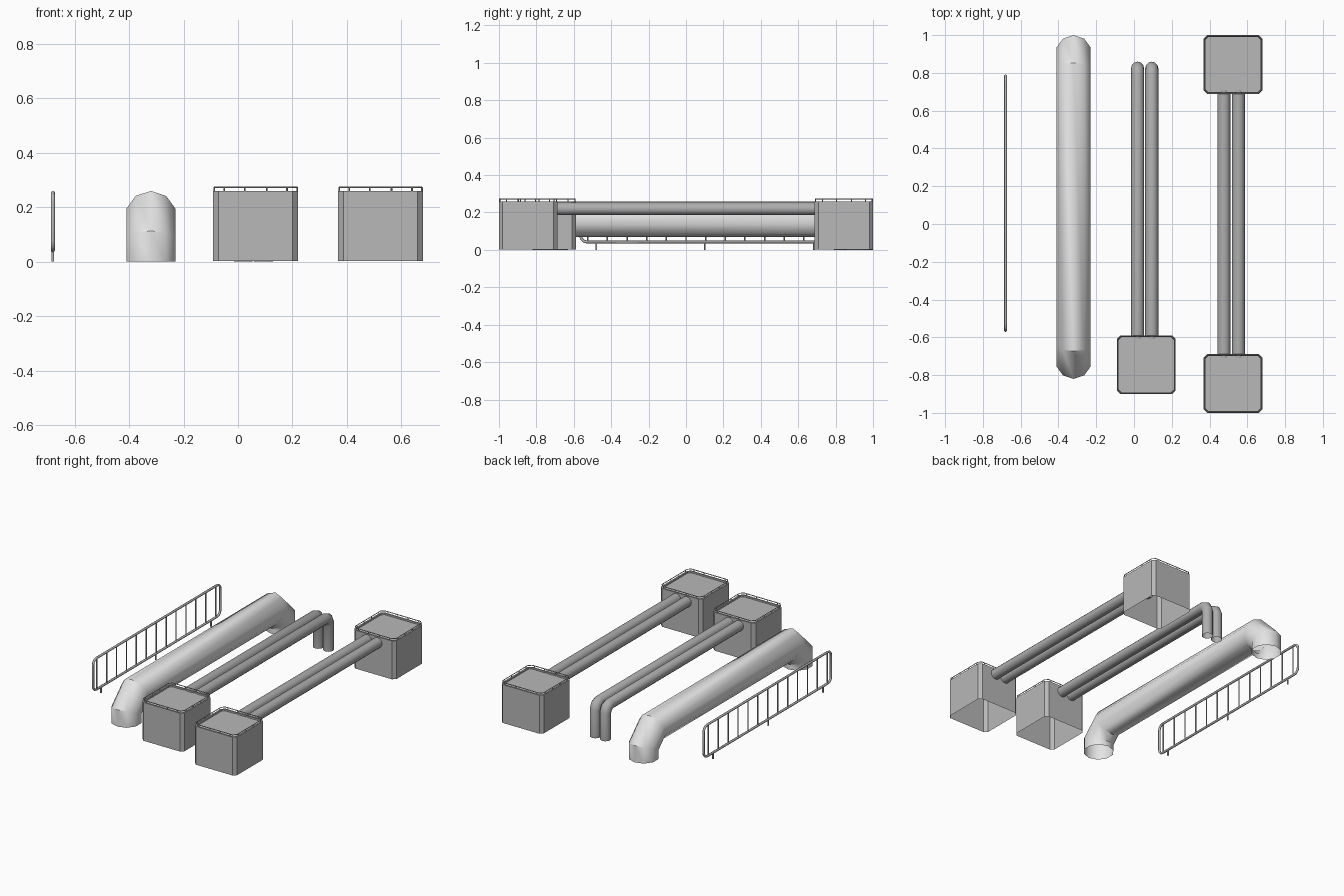
import bpy, bmesh, math
from mathutils import Vector

if "Cube" in bpy.data.objects:
    bpy.data.objects.remove(bpy.data.objects["Cube"])


def material(name, v):
    m = bpy.data.materials.new(name)
    m.diffuse_color = (v, v, v, 1)
    m.use_nodes = True
    m.node_tree.nodes["Principled BSDF"].inputs["Base Color"].default_value = m.diffuse_color
    return m


LIGHT = material("light_grey", 0.78)
MID = material("mid_grey", 0.48)
DARK = material("pipe_grey", 0.42)


def finish(name, bm, mat, angle=None):
    bmesh.ops.recalc_face_normals(bm, faces=bm.faces)
    me = bpy.data.meshes.new(name)
    bm.to_mesh(me)
    bm.free()
    me.materials.append(mat)
    ob = bpy.data.objects.new(name, me)
    bpy.context.collection.objects.link(ob)
    if angle:
        bpy.ops.object.select_all(action='DESELECT')
        ob.select_set(True)
        bpy.context.view_layer.objects.active = ob
        bpy.ops.object.shade_smooth_by_angle(angle=math.radians(angle))
    return ob


def sweep(bm, pts, r, n, side, closed=False):
    """Mitred open tube along a planar path; side is the plane normal."""
    pts = [Vector(p) for p in pts]
    side = Vector(side)
    k = len(pts)
    rings = []
    for i, p in enumerate(pts):
        a = (p - pts[i - 1]).normalized() if (i > 0 or closed) else None
        b = (pts[(i + 1) % k] - p).normalized() if (i < k - 1 or closed) else None
        a, b = a or b, b or a
        t = (a + b).normalized()
        m = t.cross(side) / max(0.3, t.dot(a))
        rings.append([bm.verts.new(p + m * (r * math.cos(w)) + side * (r * math.sin(w)))
                      for w in (2 * math.pi * j / n for j in range(n))])
    for i in range(k if closed else k - 1):
        A, B = rings[i], rings[(i + 1) % k]
        for j in range(n):
            bm.faces.new((A[j], A[(j + 1) % n], B[(j + 1) % n], B[j]))


def rounded_rect(w, h, rad, seg):
    """Points of a rounded rectangle centred on the origin."""
    out = []
    for q, (sx, sy) in enumerate(((1, 1), (-1, 1), (-1, -1), (1, -1))):
        for s in range(seg + 1):
            a = math.pi / 2 * (q + s / seg)
            out.append((sx * (w / 2 - rad) + rad * math.cos(a),
                        sy * (h / 2 - rad) + rad * math.sin(a)))
    return out


# Large duct with mitred elbows at both ends
X = -0.32
bm = bmesh.new()
sweep(bm, [(X, -0.725, 0), (X, -0.725, 0.074), (X, -0.634, 0.165),
           (X, 0.814, 0.165), (X, 0.905, 0.074), (X, 0.905, 0)], 0.095, 10, (1, 0, 0))
finish("large_duct", bm, LIGHT, 40)

# Standing railing: rounded frame, bars and feet
X = -0.68
bm = bmesh.new()
sweep(bm, [(X, 0.11 + y, 0.147 + z) for y, z in rounded_rect(1.348, 0.21, 0.035, 3)],
      0.0075, 8, (1, 0, 0), True)
for i in range(-6, 7):
    y = 0.105 + i * 0.105
    sweep(bm, [(X, y, 0.042), (X, y, 0.252)], 0.004, 6, (1, 0, 0))
for y in (-0.48, 0.10, 0.685):
    sweep(bm, [(X, y, 0), (X, y, 0.042)], 0.005, 6, (1, 0, 0))
finish("railing", bm, MID, 65)


# Box shaft with chamfered corners, recessed lid and a low rail on top
def shaft(name, cx, cy):
    bm = bmesh.new()
    S = 0.312
    loops = []
    for inset, z in ((0, 0.003), (0, 0.26), (0.01, 0.26), (0.01, 0.25)):
        loops.append([bm.verts.new((cx + x, cy + y, z)) for x, y in
                      rounded_rect(S - 2 * inset, S - 2 * inset, 0.02 - inset * 0.5, 1)])
    for A, B in zip(loops, loops[1:]):
        for j in range(8):
            bm.faces.new((A[j], A[(j + 1) % 8], B[(j + 1) % 8], B[j]))
    bm.faces.new(loops[-1])
    finish(name, bm, MID)
    bm = bmesh.new()
    e = S / 2 - 0.004
    sweep(bm, [(cx + x, cy + y, 0.273) for x, y in rounded_rect(2 * e, 2 * e, 0.02, 1)],
          0.003, 4, (0, 0, 1), True)
    for o in (-0.115, -0.04, 0.04, 0.115):
        for x, y in ((o, e), (o, -e), (e, o), (-e, o)):
            sweep(bm, [(cx + x, cy + y, 0.258), (cx + x, cy + y, 0.273)],
                  0.003, 4, (1, 0, 0))
    finish(name + "_rail", bm, MID)


shaft("single_shaft", 0.065, -0.745)
shaft("front_shaft", 0.524, -0.844)
shaft("back_shaft", 0.524, 0.844)

# Pipe pairs: one bends down to the ground, one links two shafts
R, Z = 0.0345, 0.22
for i, (xa, xb) in enumerate(((0.019, 0.476), (0.094, 0.553))):
    bm = bmesh.new()
    sweep(bm, [(xa, -0.61, Z), (xa, 0.785, Z), (xa, 0.812, Z - 0.012),
               (xa, 0.825, Z - 0.04), (xa, 0.825, 0)], R, 12, (1, 0, 0))
    finish("bent_pipe_%d" % (i + 1), bm, DARK, 40)
    bm = bmesh.new()
    sweep(bm, [(xb, -0.71, Z), (xb, 0.71, Z)], R, 12, (1, 0, 0))
    finish("straight_pipe_%d" % (i + 1), bm, DARK, 40)
